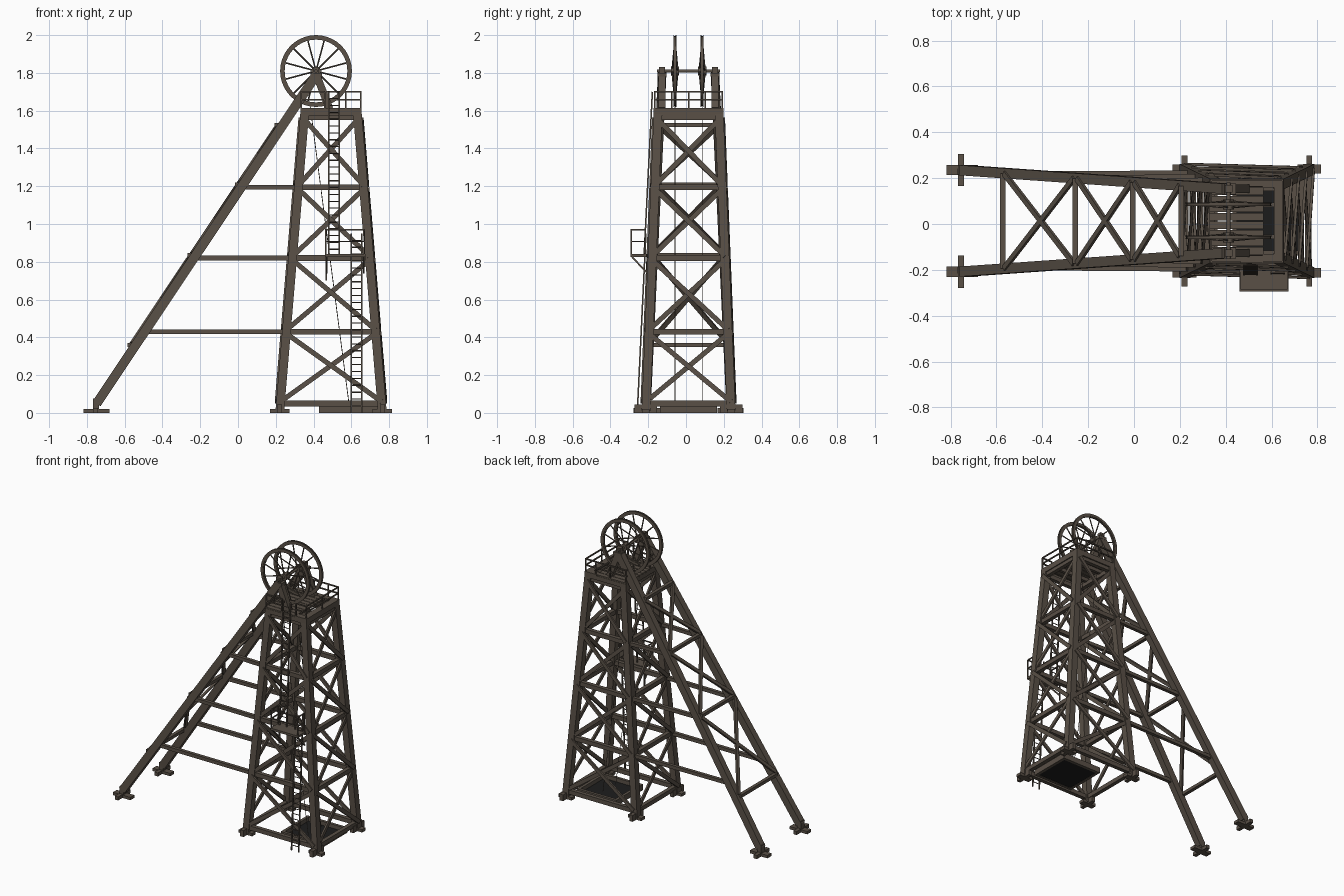
import bpy, bmesh, math
from mathutils import Vector, Matrix

cube = bpy.data.objects.get("Cube")
if cube:
    bpy.data.objects.remove(cube)

YC = 0.0135                      # centre line of the frame


def material(name, rgb):
    m = bpy.data.materials.new(name)
    m.use_nodes = True
    m.diffuse_color = (*rgb, 1)
    m.node_tree.nodes["Principled BSDF"].inputs["Base Color"].default_value = (*rgb, 1)
    return m


BROWN = material("weathered brown steel", (0.10, 0.08, 0.062))
BLACK = material("shaft black", (0.012, 0.012, 0.012))


class Part:
    """Collects boxes, rods and rings into one named object."""

    def __init__(self, name, mat=BROWN):
        self.name, self.mat, self.bm = name, mat, bmesh.new()

    def beam(self, a, b, w, h=None, side=(0, 1, 0)):
        # w is measured along 'side', h across it
        a, b, h = Vector(a), Vector(b), h or w
        d = (b - a).normalized()
        v = d.cross(Vector(side)).normalized()
        u = v.cross(d)
        rot = Matrix((u, v, d)).transposed().to_4x4()
        size = Matrix.Diagonal((w, h, (b - a).length, 1))
        bmesh.ops.create_cube(self.bm, size=1, matrix=Matrix.Translation((a + b) / 2) @ rot @ size)

    def box(self, x0, x1, y0, y1, z0, z1):
        mid = Matrix.Translation(((x0 + x1) / 2, (y0 + y1) / 2, (z0 + z1) / 2))
        bmesh.ops.create_cube(self.bm, size=1, matrix=mid @ Matrix.Diagonal((x1 - x0, y1 - y0, z1 - z0, 1)))

    def rod(self, a, b, r, n=8):
        a, b = Vector(a), Vector(b)
        rot = (b - a).to_track_quat('Z', 'Y').to_matrix().to_4x4()
        bmesh.ops.create_cone(self.bm, cap_ends=True, segments=n, radius1=r, radius2=r,
                              depth=(b - a).length, matrix=Matrix.Translation((a + b) / 2) @ rot)

    def ring(self, c, r0, r1, w, n=40):
        # flat rim standing in the xz plane
        loops = []
        for i in range(n):
            t = math.tau * i / n
            d = Vector((math.cos(t), 0, math.sin(t)))
            loops.append([self.bm.verts.new(Vector(c) + d * r + Vector((0, y, 0)))
                          for r, y in ((r0, -w), (r1, -w), (r1, w), (r0, w))])
        for i in range(n):
            p, q = loops[i], loops[(i + 1) % n]
            for k in range(4):
                self.bm.faces.new((p[k], p[(k + 1) % 4], q[(k + 1) % 4], q[k]))

    def done(self, smooth=False):
        bmesh.ops.recalc_face_normals(self.bm, faces=self.bm.faces)
        me = bpy.data.meshes.new(self.name)
        self.bm.to_mesh(me)
        self.bm.free()
        me.materials.append(self.mat)
        ob = bpy.data.objects.new(self.name, me)
        bpy.context.scene.collection.objects.link(ob)
        if smooth:
            bpy.ops.object.select_all(action='DESELECT')
            ob.select_set(True)
            bpy.context.view_layer.objects.active = ob
            bpy.ops.object.shade_smooth_by_angle(angle=math.radians(35))


def leg_at(sx, sy, z):
    t = z / 1.58
    return Vector((0.4925 + sx * (0.272 - 0.132 * t), YC + sy * (0.226 - 0.064 * t), z))


def stay_at(sy, z):
    t = (z - 0.04) / 1.75
    return Vector((-0.755 + 1.17 * t, YC + sy * (0.222 - 0.082 * t), z))


SIDES = (-1, 1)
LEVELS = (0.05, 0.43, 0.82, 1.195, 1.565)

# Tower legs and footings
legs, feet = Part("tower_legs"), Part("footings")
for sx in SIDES:
    for sy in SIDES:
        legs.beam(leg_at(sx, sy, 0.01), leg_at(sx, sy, 1.58), 0.046)
        p = leg_at(sx, sy, 0)
        feet.box(p.x - 0.052, p.x + 0.052, p.y - 0.02, p.y + 0.02, 0, 0.02)
        feet.box(p.x - 0.013, p.x + 0.013, p.y - 0.06, p.y + 0.06, 0, 0.045)
legs.done()

# Tower girts and cross braces on all four faces
corners = [(-1, -1), (1, -1), (1, 1), (-1, 1)]
girts, braces = Part("tower_girts"), Part("tower_cross_braces")
for i in range(4):
    c0, c1 = corners[i], corners[(i + 1) % 4]
    out = Vector(((c0[0] + c1[0]) / 2, (c0[1] + c1[1]) / 2, 0))
    for z in LEVELS:
        girts.beam(leg_at(*c0, z), leg_at(*c1, z), 0.028, 0.03, out)
    for z0, z1 in zip(LEVELS, LEVELS[1:]):
        for k, (p, q) in enumerate(((c0, c1), (c1, c0))):
            off = out * (0.012 + 0.012 * k)
            braces.beam(leg_at(*p, z0 + 0.01) + off, leg_at(*q, z1 - 0.01) + off, 0.012, 0.026, out)
girts.done()
braces.done()

# Raking back stays, their footings and ties to the tower
stays, ties = Part("back_stays"), Part("stay_ties")
for sy in SIDES:
    stays.beam(stay_at(sy, 0.05), stay_at(sy, 1.79), 0.044, 0.05)
    p = stay_at(sy, 0.04)
    feet.box(p.x - 0.062, p.x + 0.075, p.y - 0.022, p.y + 0.022, 0, 0.02)
    feet.box(p.x - 0.013, p.x + 0.013, p.y - 0.07, p.y + 0.07, 0, 0.025)
    feet.box(p.x - 0.012, p.x + 0.018, p.y - 0.02, p.y + 0.02, 0.02, 0.075)
    for z in LEVELS[1:4]:
        ties.beam(stay_at(sy, z), leg_at(-1, sy, z), 0.024)
stays.done()
ties.done()
feet.done()

# Bracing between the back stays, on their upper face
sb = Part("stay_cross_braces")
rows = (0.345, 0.82, 1.195, 1.51)
lift = Vector((-0.022, 0, 0.015))
for z in rows:
    sb.beam(stay_at(-1, z) + lift, stay_at(1, z) + lift, 0.022, 0.024, (0, 0, 1))
for z0, z1 in zip(rows, rows[1:]):
    for s in SIDES:
        sb.beam(stay_at(-s, z0 + 0.01) + lift, stay_at(s, z1 - 0.01) + lift, 0.024, 0.014)
sb.done()

# Top deck with planks, edge beams and an open slot over the shaft
deck = Part("top_deck")
x0, x1, y0, y1 = 0.33, 0.655, YC - 0.185, YC + 0.185
for i in range(10):
    w = (y1 - y0) / 10
    deck.box(x0, 0.565, y0 + i * w + 0.002, y0 + (i + 1) * w - 0.002, 1.60, 1.614)
deck.box(0.61, x1, y0, y1, 1.60, 1.614)
for s in SIDES:
    deck.box(0.56, 0.615, YC + s * 0.165 - 0.02, YC + s * 0.165 + 0.02, 1.60, 1.614)
    deck.box(x0, x1, YC + s * 0.172 - 0.013, YC + s * 0.172 + 0.013, 1.575, 1.605)
    deck.box(x0, x1, YC + s * 0.07 - 0.01, YC + s * 0.07 + 0.01, 1.575, 1.602)
for x in (x0 + 0.012, x1 - 0.012):
    deck.box(x - 0.012, x + 0.012, y0, y1, 1.575, 1.604)
deck.done()


def railing(part, pts, z, height, r):
    """Posts at every point with a mid and a top rail."""
    for p in pts:
        part.beam((*p, z), (*p, z + height), r)
    for a, b in zip(pts, pts[1:]):
        for h in (height * 0.52, height):
            part.beam((*a, z + h), (*b, z + h), r, r, (0, 0, 1))


# Deck railing, open at the stay side
rail = Part("deck_railing")
xa, xb, ya, yb = 0.336, 0.649, y0 + 0.006, y1 - 0.006
railing(rail, [(xa, ya), (0.46, ya)], 1.61, 0.09, 0.008)
railing(rail, [(xa, yb), (0.46, yb), (0.57, yb), (xb, yb), (xb, YC), (xb, ya), (0.57, ya)], 1.61, 0.09, 0.008)
railing(rail, [(xa, ya), (xa, ya + 0.09)], 1.61, 0.09, 0.008)
railing(rail, [(xa, yb), (xa, yb - 0.09)], 1.61, 0.09, 0.008)
rail.done()

# Bearing supports and shared axle
AX = Vector((0.413, YC, 1.81))
sup, axle = Part("bearing_supports"), Part("wheel_axle")
for s in SIDES:
    y = YC + s * 0.14
    sup.beam((0.415, y, 1.79), (0.485, y, 1.61), 0.036, 0.04)
    sup.box(0.385, 0.445, y - 0.024, y + 0.024, 1.78, 1.80)
    sup.box(0.396, 0.43, y - 0.016, y + 0.016, 1.80, 1.83)
axle.rod(AX - Vector((0, 0.167, 0)), AX + Vector((0, 0.167, 0)), 0.009, 12)
for s in SIDES:
    c = AX + Vector((0, s * 0.072, 0))
    axle.rod(c - Vector((0, 0.022, 0)), c + Vector((0, 0.022, 0)), 0.024, 16)
sup.done()
axle.done(True)

# Winding wheels: grooved rim and twelve spokes
for s, name in ((-1, "front_wheel"), (1, "back_wheel")):
    wheel = Part(name)
    c = AX + Vector((0, s * 0.072, 0))
    wheel.ring(c, 0.166, 0.184, 0.0055)
    for e in SIDES:
        wheel.ring(c + Vector((0, e * 0.006, 0)), 0.172, 0.19, 0.002)
    for i in range(12):
        t = math.tau * (i + 0.5) / 12
        d = Vector((math.cos(t), 0, math.sin(t)))
        flare = Vector((0, 0.014 * (-1) ** i, 0))
        wheel.rod(c + d * 0.015 + flare, c + d * 0.17, 0.0042, 6)
    wheel.done(True)

# Hoist ropes down to the shaft
ropes = Part("hoist_ropes")
for s in SIDES:
    y = YC + s * 0.072
    ropes.rod((0.38, y, 1.64), (0.59, y, 0.03), 0.002, 6)
ropes.done()


def ladder(name, xc, a, b):
    """Stringers and rungs between two (y, z) ends."""
    lad = Part(name)
    a, b = Vector((xc, *a)), Vector((xc, *b))
    for s in SIDES:
        o = Vector((s * 0.028, 0, 0))
        lad.beam(a + o, b + o, 0.008)
    n = int((b - a).length / 0.036)
    for i in range(1, n):
        p = a.lerp(b, i / n)
        lad.rod(p - Vector((0.028, 0, 0)), p + Vector((0.028, 0, 0)), 0.003, 6)
    lad.done()


ladder("lower_ladder", 0.627, (-0.258, 0.0), (-0.212, 0.95))
ladder("upper_ladder", 0.508, (-0.222, 0.83), (-0.178, 1.70))

# Landing between the ladders with its railing and brackets
land = Part("ladder_landing")
land.box(0.46, 0.675, -0.295, -0.19, 0.825, 0.84)
railing(land, [(0.464, -0.215), (0.464, -0.29), (0.67, -0.29), (0.67, -0.215)], 0.84, 0.13, 0.007)
for x in (0.47, 0.665):
    land.beam((x, -0.285, 0.825), (x, -0.205, 0.74), 0.009)
land.beam((0.468, -0.205, 0.70), (0.468, -0.205, 0.84), 0.008)
land.done()

# Shaft collar and dark shaft cover
collar, cover = Part("shaft_collar"), Part("shaft_cover", BLACK)
ys, yt = YC - 0.15, YC + 0.15
collar.box(0.43, 0.74, ys, ys + 0.02, 0, 0.04)
collar.box(0.43, 0.74, yt - 0.02, yt, 0, 0.04)
collar.box(0.43, 0.45, ys, yt, 0, 0.04)
collar.box(0.72, 0.74, ys, yt, 0, 0.04)
cover.box(0.448, 0.722, ys + 0.018, yt - 0.018, 0.002, 0.012)
collar.done()
cover.done()
